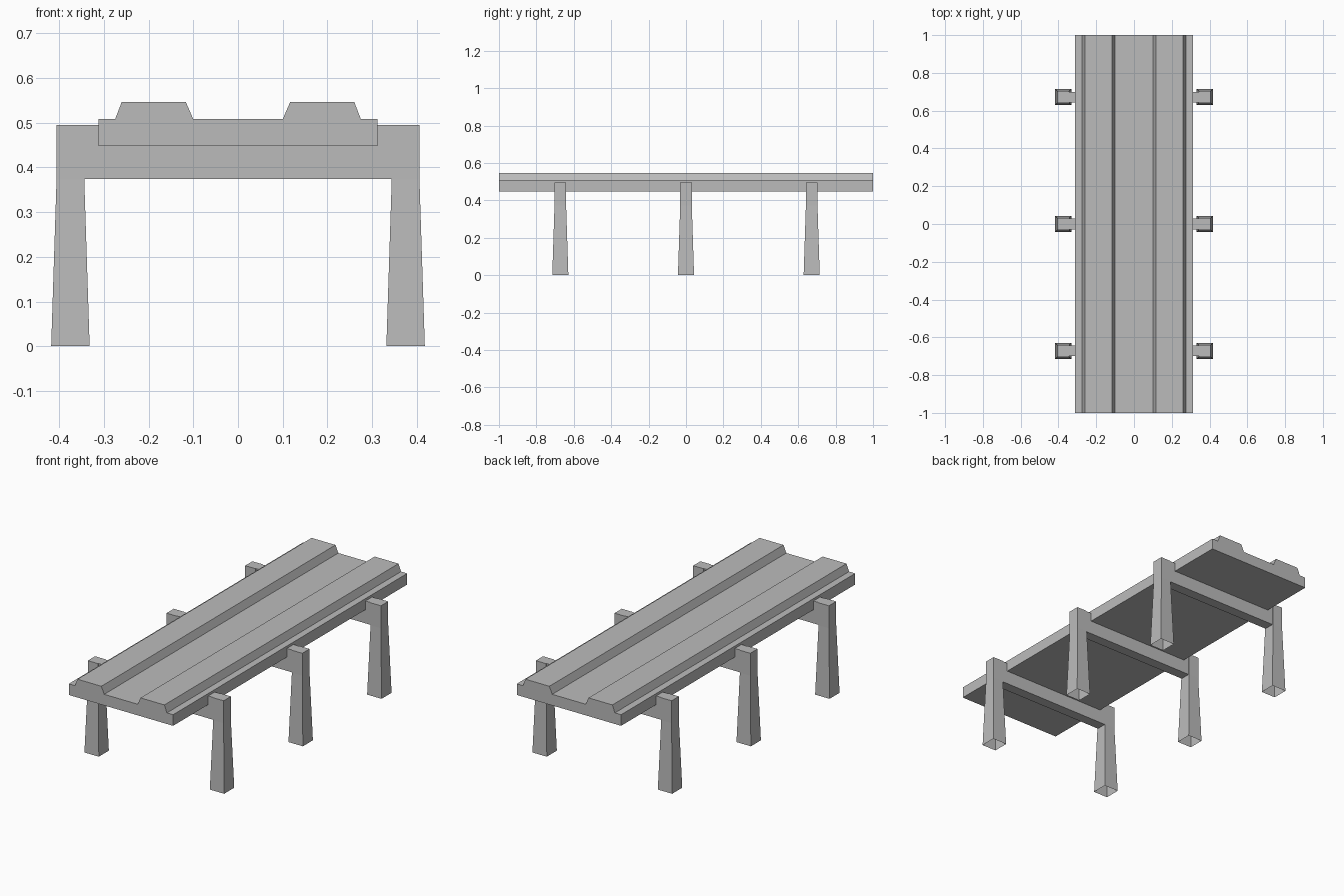
import bpy
import bmesh

cube = bpy.data.objects.get("Cube")
if cube:
    bpy.data.objects.remove(cube, do_unlink=True)

concrete = bpy.data.materials.new("grey concrete")
concrete.use_nodes = True
GREY = (0.5, 0.5, 0.5, 1)
concrete.diffuse_color = GREY
concrete.node_tree.nodes["Principled BSDF"].inputs["Base Color"].default_value = GREY


def finish(bm, name):
    bmesh.ops.recalc_face_normals(bm, faces=bm.faces)
    mesh = bpy.data.meshes.new(name)
    bm.to_mesh(mesh)
    bm.free()
    mesh.materials.append(concrete)
    obj = bpy.data.objects.new(name, mesh)
    bpy.context.collection.objects.link(obj)
    return obj


def make_deck():
    # Slab with two raised tracks, extruded along its length
    half = [(0.312, 0.448), (0.312, 0.508), (0.275, 0.508),
            (0.26, 0.547), (0.117, 0.547), (0.1, 0.508)]
    outline = half + [(-x, z) for x, z in reversed(half)]
    bm = bmesh.new()
    face = bm.faces.new([bm.verts.new((x, -1, z)) for x, z in outline])
    out = bmesh.ops.extrude_face_region(bm, geom=[face], use_keep_orig=True)
    moved = [v for v in out["geom"] if isinstance(v, bmesh.types.BMVert)]
    bmesh.ops.translate(bm, verts=moved, vec=(0, 2, 0))
    finish(bm, "deck")


def make_pillar(name, x, y):
    # Tapered shaft, straight head, open foot
    bm = bmesh.new()
    rings = []
    for half, z in [(0.043, 0), (0.031, 0.373), (0.031, 0.495)]:
        rings.append([bm.verts.new((x + sx * half, y + sy * half, z))
                      for sx, sy in [(-1, -1), (1, -1), (1, 1), (-1, 1)]])
    for low, high in zip(rings, rings[1:]):
        for i in range(4):
            j = (i + 1) % 4
            bm.faces.new([low[i], low[j], high[j], high[i]])
    bm.faces.new(rings[-1])
    finish(bm, name)


def make_beam(name, y):
    # Crossbeam between the two pillar heads
    bm = bmesh.new()
    bmesh.ops.create_cube(bm, size=1)
    bmesh.ops.scale(bm, verts=bm.verts, vec=(0.688, 0.056, 0.121))
    bmesh.ops.translate(bm, verts=bm.verts, vec=(0, y, 0.4345))
    finish(bm, name)


make_deck()
for place, y in [("front", -0.672), ("middle", 0), ("back", 0.672)]:
    make_beam(place + "_crossbeam", y)
    for side, x in [("left", 0.375), ("right", -0.375)]:
        make_pillar(place + "_" + side + "_pillar", x, y)
